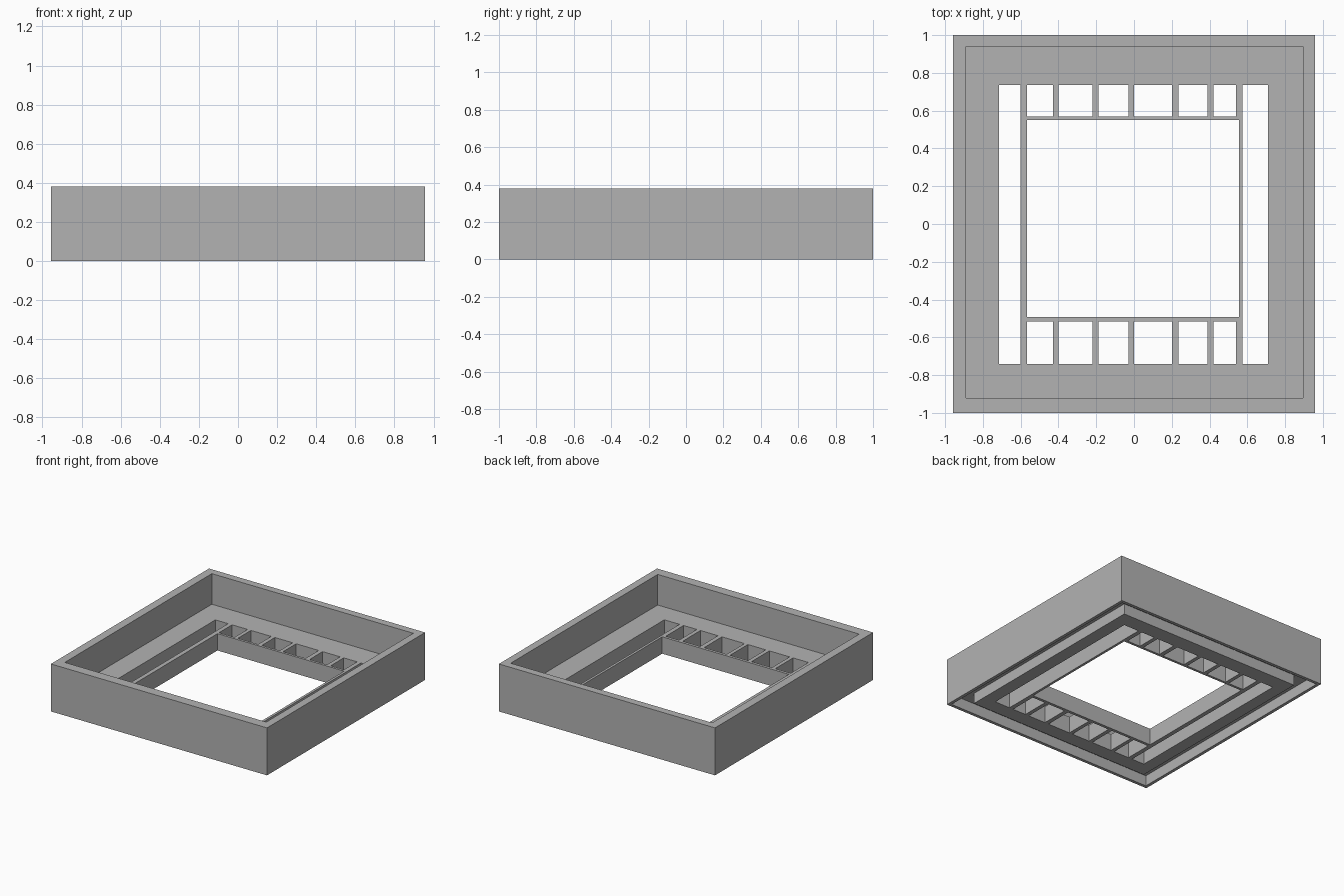
import bpy
import bmesh

cube = bpy.data.objects.get("Cube")
if cube:
    bpy.data.objects.remove(cube, do_unlink=True)

grey = bpy.data.materials.new("plain grey")
grey.use_nodes = True
grey.diffuse_color = (0.45, 0.45, 0.45, 1)
grey.node_tree.nodes["Principled BSDF"].inputs["Base Color"].default_value = (0.45, 0.45, 0.45, 1)

HEIGHT = 0.38
SHELF = 0.135
GROOVE = 0.085


def finish(name, bm):
    bmesh.ops.recalc_face_normals(bm, faces=bm.faces)
    mesh = bpy.data.meshes.new(name)
    bm.to_mesh(mesh)
    bm.free()
    mesh.materials.append(grey)
    obj = bpy.data.objects.new(name, mesh)
    bpy.context.collection.objects.link(obj)
    return obj


def box(name, x0, x1, y0, y1, z0=0.0, z1=SHELF):
    bm = bmesh.new()
    bmesh.ops.create_cube(bm, size=1)
    for v in bm.verts:
        v.co.x = x1 if v.co.x > 0 else x0
        v.co.y = y1 if v.co.y > 0 else y0
        v.co.z = z1 if v.co.z > 0 else z0
    return finish(name, bm)


def swept_frame(name, section):
    """Closed section of (rectangle, height) steps carried round four sides."""
    bm = bmesh.new()
    loops = []
    for (x0, x1, y0, y1), z in section:
        corners = ((x0, y0), (x1, y0), (x1, y1), (x0, y1))
        loops.append([bm.verts.new((x, y, z)) for x, y in corners])
    for a, b in zip(loops, loops[1:] + loops[:1]):
        for i in range(4):
            j = (i + 1) % 4
            bm.faces.new((a[i], a[j], b[j], b[i]))
    return finish(name, bm)


# Tray: tall rim, inner shelf and a groove under the shelf
outer = (-0.957, 0.957, -1.0, 1.0)
rim_inner = (-0.89, 0.895, -0.92, 0.94)
opening = (-0.715, 0.71, -0.74, 0.735)
foot = (-0.815, 0.815, -0.86, 0.86)
skirt = (-0.932, 0.932, -0.975, 0.975)
swept_frame("tray_frame", [
    (outer, 0), (outer, HEIGHT), (rim_inner, HEIGHT), (rim_inner, SHELF),
    (opening, SHELF), (opening, 0), (foot, 0), (foot, GROOVE),
    (skirt, GROOVE), (skirt, 0)])

# Long side rails of the lattice
front, back = opening[2], opening[3]
box("left_rail", 0.555, 0.575, front, back)
box("right_rail", -0.602, -0.567, front, back)

# Cross rails, with short dividers joining them to the shelf
dividers = [(-0.43, -0.40), (-0.22, -0.188), (-0.03, 0.0),
            (0.20, 0.235), (0.39, 0.422), (0.54, 0.555)]
for side, rail, slot in (("front", (-0.515, -0.492), (front, -0.515)),
                         ("back", (0.55, 0.57), (0.57, back))):
    box(side + "_rail", -0.567, 0.555, *rail)
    for i, (x0, x1) in enumerate(dividers):
        box(f"{side}_divider_{i + 1}", x0, x1, *slot)
